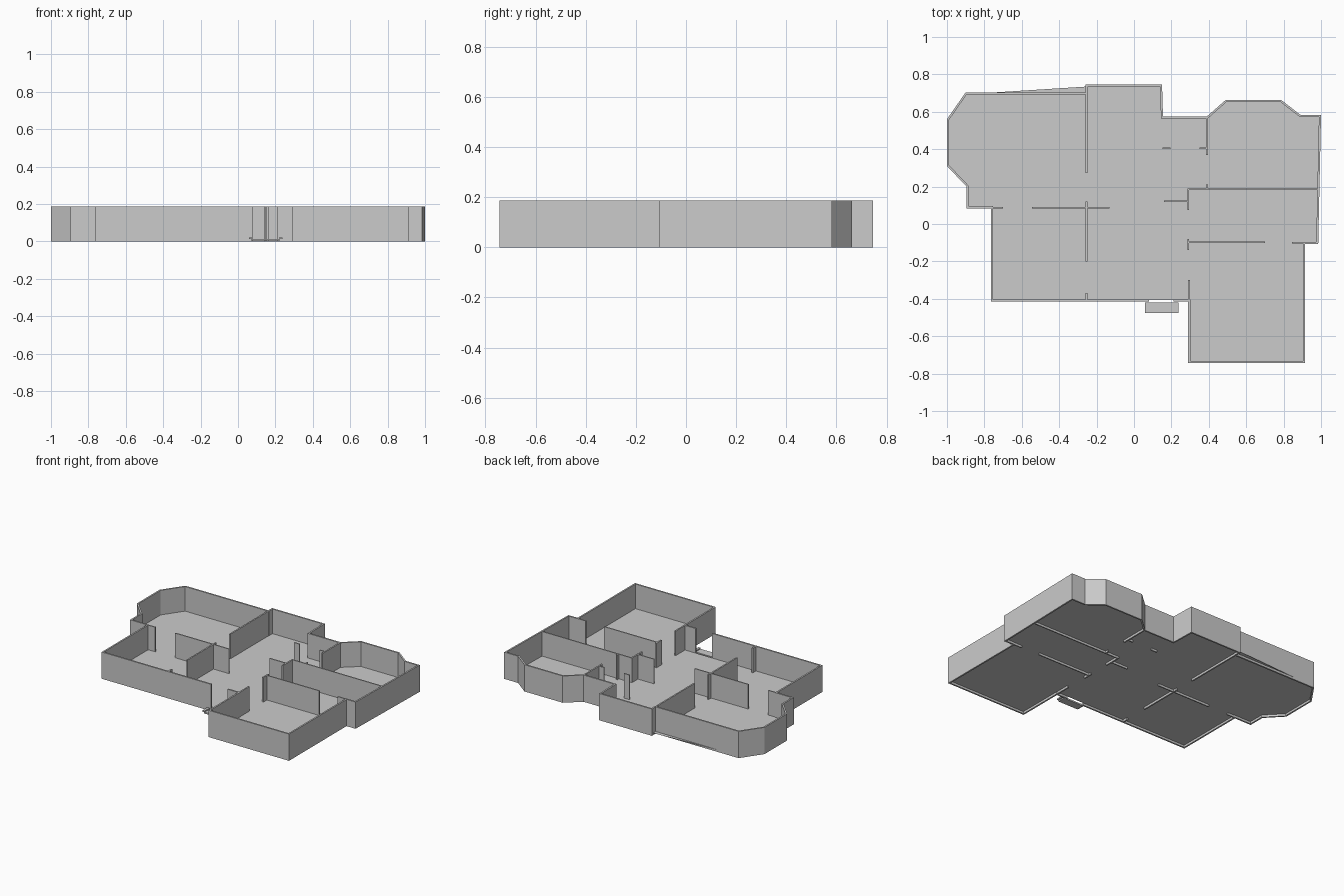
import bpy, bmesh
from mathutils import Vector

if "Cube" in bpy.data.objects:
    bpy.data.objects.remove(bpy.data.objects["Cube"])

HEIGHT, FLOOR_Z, THICK = 0.187, 0.015, 0.011


def finish(name, bm):
    bmesh.ops.recalc_face_normals(bm, faces=bm.faces)
    mesh = bpy.data.meshes.new(name)
    bm.to_mesh(mesh)
    bm.free()
    obj = bpy.data.objects.new(name, mesh)
    bpy.context.collection.objects.link(obj)
    return obj


def offset_left(path, d):
    """Mitred offset of an open path towards its left side."""
    pts = [Vector(p) for p in path]
    normals = []
    for a, b in zip(pts, pts[1:]):
        t = (b - a).normalized()
        normals.append(Vector((-t.y, t.x)))
    out = []
    for i, p in enumerate(pts):
        n0, n1 = normals[max(i - 1, 0)], normals[min(i, len(normals) - 1)]
        out.append(p + (n0 + n1) * (d / (1 + n0.dot(n1))))
    return out


def ribbon_wall(name, path, d):
    bm = bmesh.new()
    inner = offset_left(path, d)
    rows = []
    for p, q in zip(path, inner):
        rows.append([bm.verts.new((v[0], v[1], z)) for v, z in
                     ((p, 0), (q, 0), (q, HEIGHT), (p, HEIGHT))])
    for a, b in zip(rows, rows[1:]):
        for i in range(4):
            j = (i + 1) % 4
            bm.faces.new((a[i], a[j], b[j], b[i]))
    bm.faces.new(rows[0])
    bm.faces.new(rows[-1])
    return finish(name, bm)


def box(name, x0, x1, y0, y1, z0, z1):
    bm = bmesh.new()
    bmesh.ops.create_cube(bm, size=1)
    for v in bm.verts:
        v.co = (x1 if v.co.x > 0 else x0, y1 if v.co.y > 0 else y0,
                z1 if v.co.z > 0 else z0)
    return finish(name, bm)


# Outer wall, counter-clockwise from one side of the front door to the other
outline = [
    (0.21, -0.415), (0.29, -0.415), (0.29, -0.743), (0.915, -0.743),
    (0.915, -0.107), (0.985, -0.107), (1.0, 0.582), (0.892, 0.582),
    (0.787, 0.663), (0.49, 0.663), (0.39, 0.575), (0.155, 0.575),
    (0.15, 0.745), (-0.258, 0.745), (-0.258, 0.704), (-0.90, 0.704),
    (-1.0, 0.56), (-1.0, 0.31), (-0.895, 0.20), (-0.895, 0.084),
    (-0.765, 0.084), (-0.765, -0.415), (0.08, -0.415)]
ribbon_wall("outer_wall", outline, THICK)

# Floor, set a little above the foot of the walls
bm = bmesh.new()
bm.faces.new([bm.verts.new((p.x, p.y, FLOOR_Z)) for p in offset_left(outline, THICK * 0.9)])
bmesh.ops.triangulate(bm, faces=bm.faces)
floor = finish("floor", bm)
if floor.data.polygons[0].normal.z < 0:
    floor.data.flip_normals()

# Inner walls running along x: (y centre, x start, x end)
for y, a, b in [(0.088, -0.76, -0.70), (0.088, -0.545, -0.13),
                (0.121, 0.16, 0.29), (0.187, 0.29, 0.982),
                (0.405, 0.152, 0.195), (0.405, 0.35, 0.39),
                (-0.098, 0.29, 0.70), (-0.101, 0.845, 0.92)]:
    box("inner_wall_x", a, b, y - 0.004, y + 0.004, 0, HEIGHT)

# Inner walls running along y: (x centre, y start, y end)
for x, a, b in [(-0.254, 0.272, 0.70), (-0.254, -0.20, 0.12),
                (-0.254, -0.41, -0.37), (0.29, 0.075, 0.19),
                (0.29, -0.14, -0.08), (0.295, -0.41, -0.30),
                (0.391, 0.37, 0.575), (0.391, 0.187, 0.21)]:
    box("inner_wall_y", x - 0.005, x + 0.005, a, b, 0, HEIGHT)

# Front door step with a raised lip at each end
box("door_step", 0.07, 0.225, -0.476, -0.42, 0.004, 0.014)
for name, a, b in (("step_lip_left", 0.058, 0.075), ("step_lip_right", 0.22, 0.237)):
    box(name, a, b, -0.476, -0.42, 0.012, 0.022)
